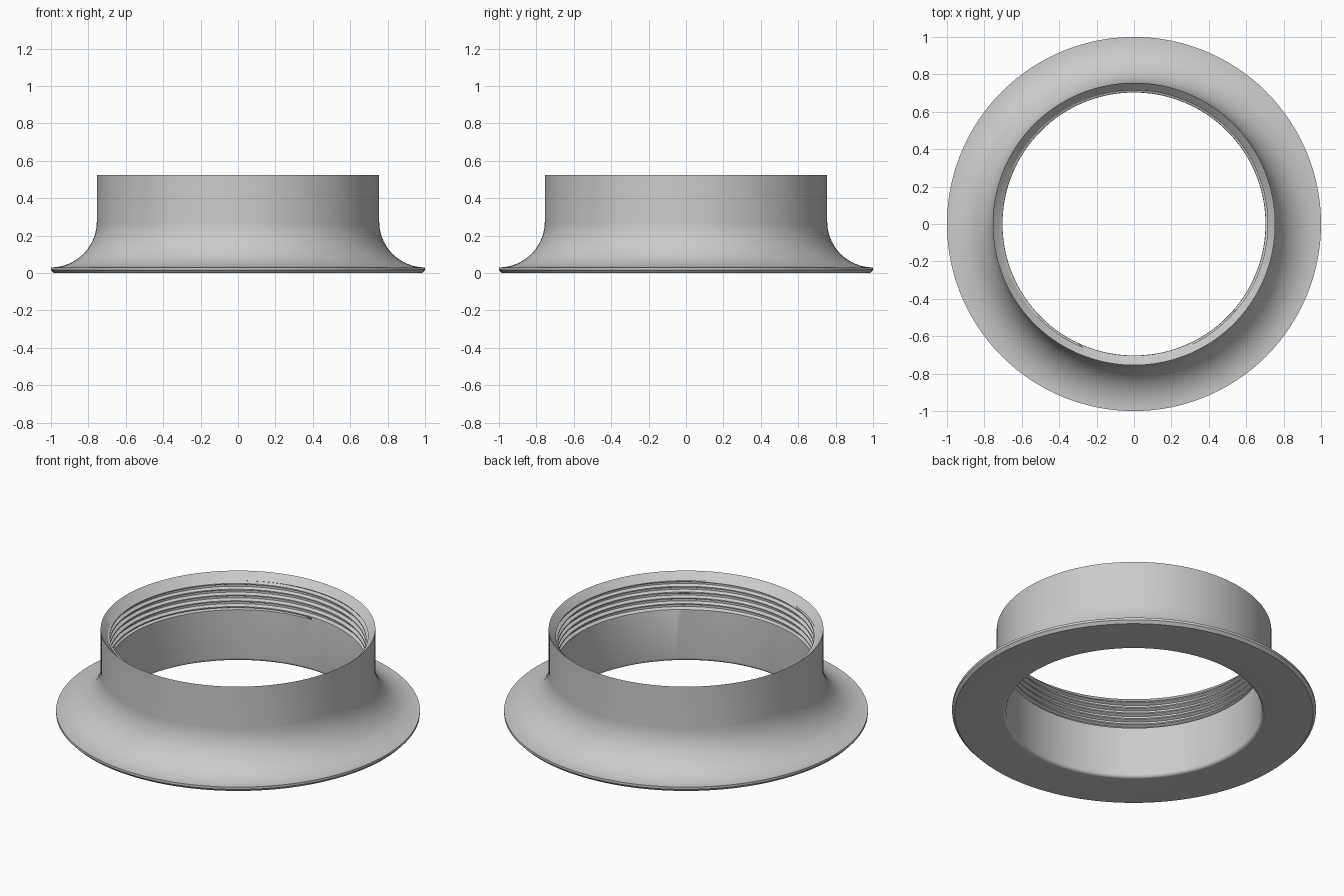
import bpy, bmesh, math

if "Cube" in bpy.data.objects:
    bpy.data.objects.remove(bpy.data.objects["Cube"])

SEG = 128                  # segments around the axis
TOP = 0.525                # overall height
PITCH = 0.035              # thread pitch
Z0, Z1 = 0.312, 0.483      # threaded zone
BORE, MOUTH = 0.703, 0.715  # bore radius, radius at the foot of the top chamfer
CREST, ROOT = 0.704, 0.722

# Single flat colour
grey = bpy.data.materials.new("light grey")
grey.diffuse_color = (0.6, 0.6, 0.6, 1)
grey.use_nodes = True
grey.node_tree.nodes["Principled BSDF"].inputs["Base Color"].default_value = grey.diffuse_color


def arc(cx, cz, r, a0, a1, n):
    """Points of an arc in the (radius, height) plane, angles in degrees."""
    return [(cx + r * math.cos(math.radians(a0 + (a1 - a0) * i / n)),
             cz + r * math.sin(math.radians(a0 + (a1 - a0) * i / n)))
            for i in range(n + 1)]


def sweep(bm, rows, point):
    """Revolve rows of points; point(row, turn) gives (radius, height)."""
    grid = []
    for i in range(SEG + 1):
        t = i / SEG
        a = 2 * math.pi * (i % SEG) / SEG
        col = []
        for j in range(rows):
            r, z = point(j, t)
            col.append(bm.verts.new((r * math.cos(a), r * math.sin(a), z)))
        grid.append(col)
    for c0, c1 in zip(grid, grid[1:]):
        for j in range(rows - 1):
            bm.faces.new((c0[j], c1[j], c1[j + 1], c0[j + 1]))


# Body profile: bore, rounded bottom lip, flange, flared neck, chamfered mouth
profile = [(BORE, Z0)]
profile += arc(BORE + 0.02, 0.02, 0.02, 180, 270, 6)
profile += [(0.985, 0), (1, 0.016)]
profile += arc(1, 0.275, 0.245, 270, 180, 20)
profile += [(0.755, TOP), (MOUTH, Z1)]

# Trapezoidal thread: (fraction of pitch, radius)
tooth = [(0.0, CREST), (0.2, CREST), (0.45, ROOT), (0.75, ROOT)]
turns = math.ceil((Z1 - Z0) / PITCH) + 1


def thread_point(j, t):
    k, s = divmod(j, len(tooth))
    frac, r = tooth[s]
    z = Z0 + PITCH * (k - 1 + frac + t)
    if z <= Z0 + 1e-6:
        return BORE, Z0
    if z >= Z1 - 1e-6:
        return MOUTH, Z1
    return r, z


bm = bmesh.new()
sweep(bm, len(profile), lambda j, t: profile[j])
sweep(bm, len(tooth) * (turns + 1) + 1, thread_point)
bmesh.ops.remove_doubles(bm, verts=bm.verts, dist=1e-5)
bmesh.ops.recalc_face_normals(bm, faces=bm.faces)

mesh = bpy.data.meshes.new("threaded_flange")
bm.to_mesh(mesh)
bm.free()
mesh.materials.append(grey)
ring = bpy.data.objects.new("threaded_flange", mesh)
bpy.context.collection.objects.link(ring)
bpy.context.view_layer.objects.active = ring
ring.select_set(True)
bpy.ops.object.shade_smooth_by_angle(angle=math.radians(25))
